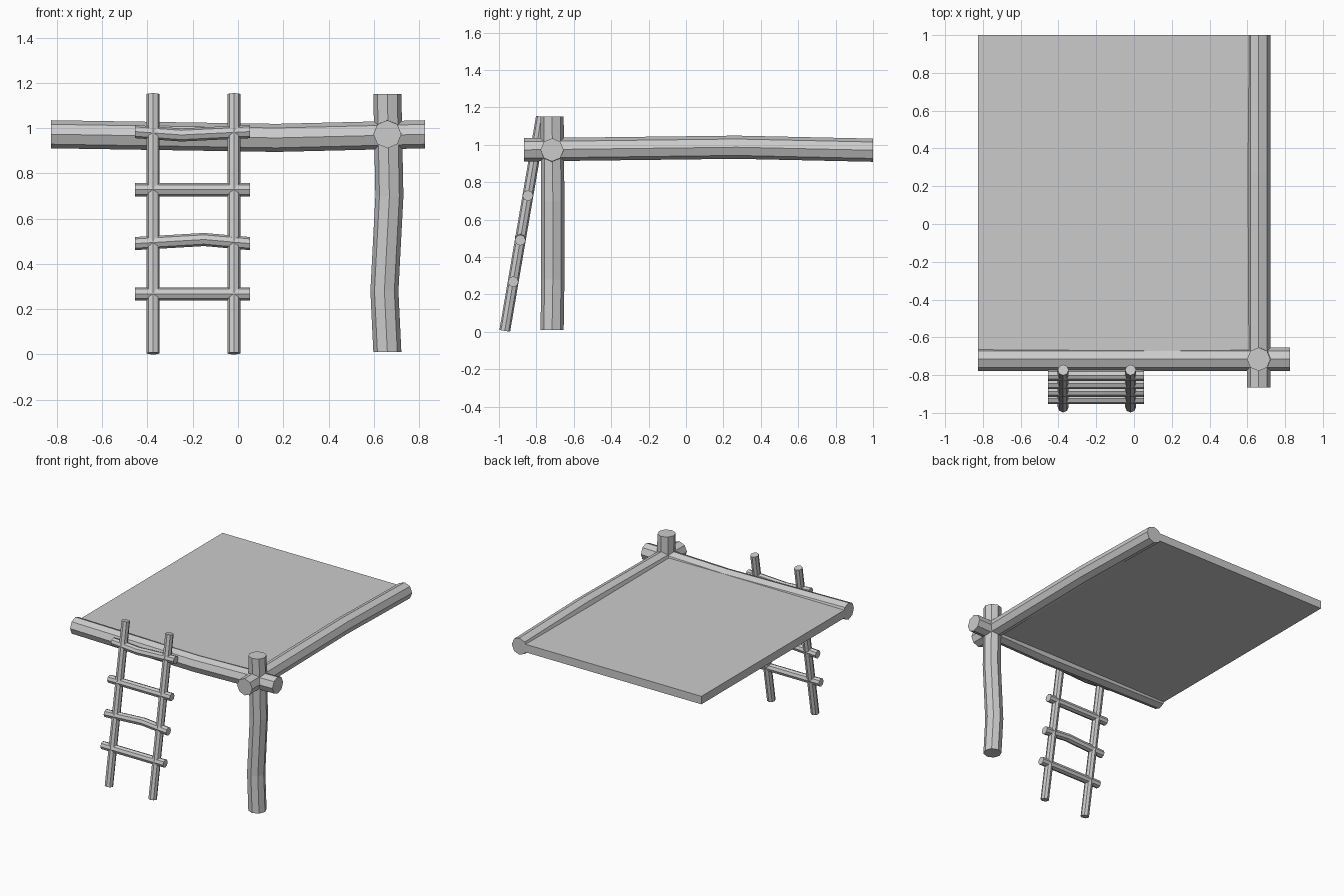
import bpy, bmesh, math
from mathutils import Vector

if "Cube" in bpy.data.objects:
    bpy.data.objects.remove(bpy.data.objects["Cube"])

def log(name, points, radius, sides=8):
    """Capped flat-faced log; rings lie square to the overall axis, so bends stay crisp."""
    pts = [Vector(p) for p in points]
    axis = (pts[-1] - pts[0]).normalized()
    ref = Vector((1, 0, 0)) if abs(axis.x) < 0.5 else Vector((0, 1, 0))
    u = (ref - axis * ref.dot(axis)).normalized()
    v = axis.cross(u)
    bm = bmesh.new()
    rings = []
    for p in pts:
        angles = [2 * math.pi * i / sides for i in range(sides)]
        rings.append([bm.verts.new(p + (u * math.cos(a) + v * math.sin(a)) * radius)
                      for a in angles])
    for a, b in zip(rings, rings[1:]):
        for i in range(sides):
            j = (i + 1) % sides
            bm.faces.new((a[i], a[j], b[j], b[i]))
    bm.faces.new(rings[0][::-1])
    bm.faces.new(rings[-1])
    bmesh.ops.recalc_face_normals(bm, faces=bm.faces)
    mesh = bpy.data.meshes.new(name)
    bm.to_mesh(mesh)
    bm.free()
    ob = bpy.data.objects.new(name, mesh)
    bpy.context.collection.objects.link(ob)
    return ob

# Corner post and the two edge beams crossing it
PX, PY, R = 0.66, -0.716, 0.062
log("corner_post", [(PX, PY, 0.01), (PX - 0.013, PY + 0.004, 0.28),
                    (PX + 0.009, PY + 0.004, 0.70), (PX, PY, 1.15)], R)
log("front_beam", [(-0.826, PY, 0.973), (0.17, PY, 0.957), (0.826, PY, 0.973)], R)
log("side_beam", [(PX, -0.865, 0.973), (PX, 0.27, 0.987), (PX, 1.0, 0.971)], R)

# Deck slab, tucked into the beams
x0, x1, y0, y1, z0, z1 = -0.826, PX, PY, 1.0, 0.941, 1.0
bpy.ops.mesh.primitive_cube_add(size=1, location=((x0 + x1) / 2, (y0 + y1) / 2, (z0 + z1) / 2))
deck = bpy.context.object
deck.name = "deck"
deck.scale = (x1 - x0, y1 - y0, z1 - z0)

# Leaning ladder rails
FOOT, TOP = (-0.969, 0.005), (-0.773, 1.15)
for side, x in (("left", -0.375), ("right", -0.018)):
    log("ladder_rail_" + side, [(x, *FOOT), (x, *TOP)], 0.029)

# Rungs: height, bend position, bend amount
rungs = [(0.268, -0.2, 0), (0.49, -0.15, 0.018), (0.728, -0.2, 0), (0.985, -0.25, -0.015)]
for n, (z, bx, bend) in enumerate(rungs, 1):
    y = FOOT[0] + (TOP[0] - FOOT[0]) * (z - FOOT[1]) / (TOP[1] - FOOT[1])
    pts = [(-0.456, y, z), (bx, y, z + bend), (0.053, y, z)]
    log(f"ladder_rung_{n}", pts if bend else pts[::2], 0.029)
